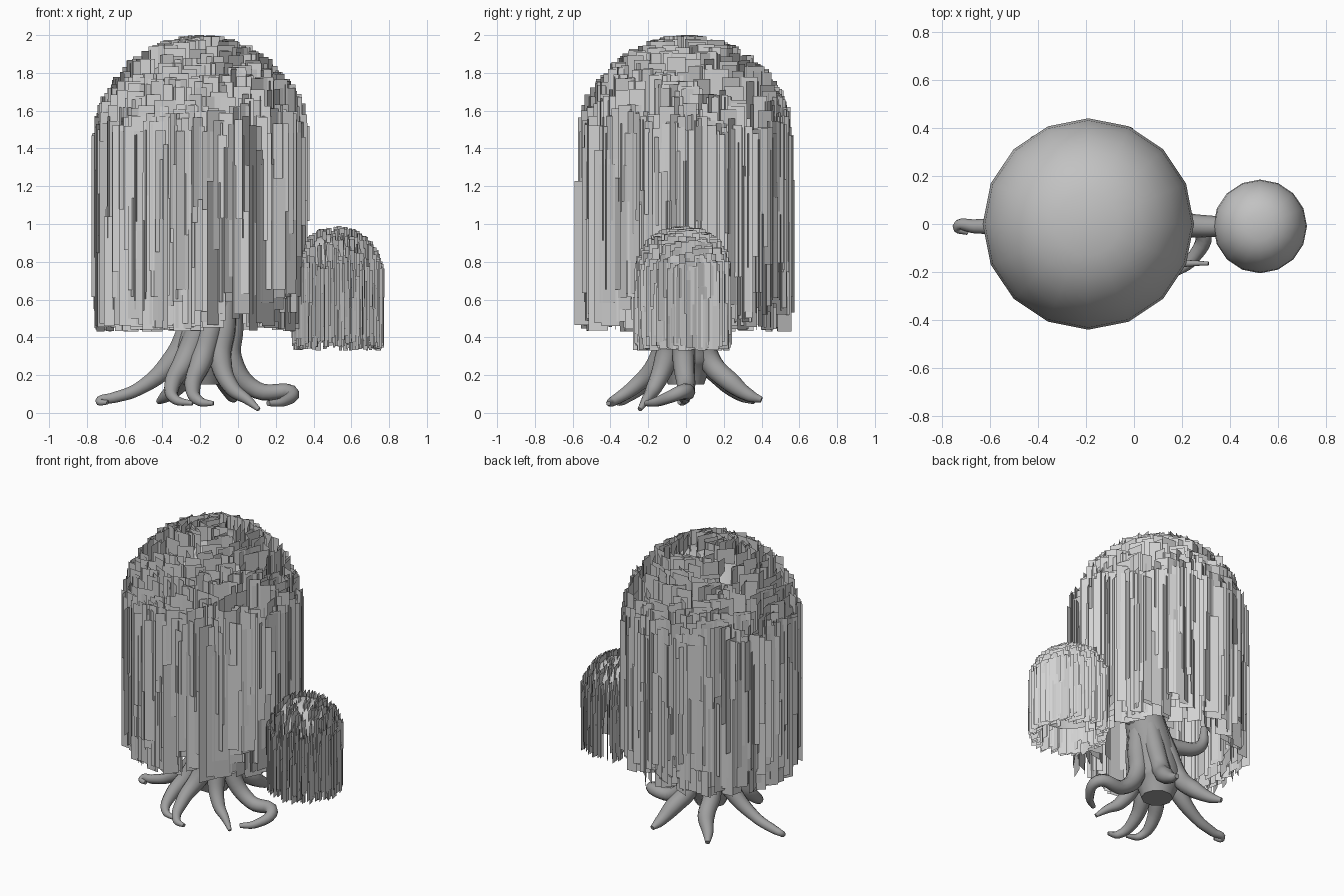
import bpy, bmesh, math, random
from mathutils import Vector

random.seed(11)
cube = bpy.data.objects.get("Cube")
if cube:
    bpy.data.objects.remove(cube, do_unlink=True)


def material(name, grey):
    m = bpy.data.materials.new(name)
    m.use_nodes = True
    m.diffuse_color = (grey, grey, grey, 1)
    m.node_tree.nodes["Principled BSDF"].inputs["Base Color"].default_value = (grey, grey, grey, 1)
    return m


LEAF = material("leaf grey", 0.65)
CORE = material("crown grey", 0.54)
BARK = material("bark grey", 0.35)


def add_object(name, bm, mat):
    mesh = bpy.data.meshes.new(name)
    bm.to_mesh(mesh)
    bm.free()
    mesh.materials.append(mat)
    ob = bpy.data.objects.new(name, mesh)
    bpy.context.collection.objects.link(ob)
    return ob


def smooth(ob, degrees):
    bpy.ops.object.select_all(action='DESELECT')
    ob.select_set(True)
    bpy.context.view_layer.objects.active = ob
    bpy.ops.object.shade_smooth_by_angle(angle=math.radians(degrees))


# Upright leaf card hanging from a top height, facing the given heading
def card(bm, x, y, top, bottom, width, heading):
    side = Vector((-math.sin(heading), math.cos(heading), 0)) * width / 2
    mid = Vector((x, y, 0))
    corners = [mid - side + Vector((0, 0, bottom)), mid + side + Vector((0, 0, bottom)),
               mid + side + Vector((0, 0, top)), mid - side + Vector((0, 0, top))]
    bm.faces.new([bm.verts.new(c) for c in corners])


# Crown of cards: overlapping ones over the dome, long ones as a ragged skirt
def foliage(name, centre, radius, shoulder, top, hem, caps, skirts, width, facing):
    bm = bmesh.new()
    height = top - shoulder
    drop = shoulder - hem
    for i in range(caps + skirts):
        a = random.uniform(0, math.tau)
        if i < caps:
            c = random.uniform(0, 1)
            low = max(hem + drop * 0.12, shoulder + height * (c - random.uniform(0.6, 1.7)))
            inset = 1
        else:
            c = random.uniform(-0.85, 0.3)
            low = hem + drop * 0.22 * random.random() ** 1.1
            inset = 1 - 0.15 * random.random() ** 1.7
        r = radius * math.sqrt(1 - max(c, 0) ** 2) * inset
        card(bm, centre[0] + r * math.cos(a), centre[1] + r * math.sin(a),
             shoulder + height * c, low, width * random.uniform(0.65, 1.3), facing(a))
    return add_object(name, bm, LEAF)


def outward(a):
    flip = math.pi if random.random() < 0.08 else 0
    return a + random.uniform(-0.8, 0.8) + flip


def sideways(a):
    return random.uniform(0.05, 0.65)


foliage("large_crown_leaves", (-0.197, 0), 0.545, 1.46, 2.0, 0.43, 560, 400, 0.1, outward)
foliage("small_crown_leaves", (0.525, -0.015), 0.235, 0.75, 0.99, 0.33, 380, 340, 0.05, sideways)


# Faceted inner dome under the leaves, flat-topped and open below
def dome(name, centre, radius, base, shoulder, top):
    bm = bmesh.new()
    steps = 7
    profile = [(radius * 0.96, base), (radius, (base + shoulder) / 2)]
    for k in range(steps + 1):
        t = k / steps * math.pi / 2
        profile.append((radius * max(math.cos(t), 0) ** 0.8, shoulder + (top - shoulder) * math.sin(t)))
    verts = [bm.verts.new((r, 0, z)) for r, z in profile]
    edges = [bm.edges.new(pair) for pair in zip(verts, verts[1:])]
    bmesh.ops.spin(bm, geom=verts + edges, cent=(0, 0, 0), axis=(0, 0, 1),
                   angle=math.tau, steps=16, use_duplicate=False)
    bmesh.ops.remove_doubles(bm, verts=bm.verts, dist=0.0005)
    bmesh.ops.recalc_face_normals(bm, faces=bm.faces)
    ob = add_object(name, bm, CORE)
    ob.location = (centre[0], centre[1], 0)
    smooth(ob, 40)


dome("large_crown_core", (-0.19, 0), 0.44, 0.95, 1.45, 1.9)
dome("small_crown_core", (0.525, -0.01), 0.195, 0.5, 0.74, 0.95)


# Tapered tube along a smooth path, thick to thin
def limb(name, points, radii):
    cu = bpy.data.curves.new(name, 'CURVE')
    cu.dimensions = '3D'
    cu.bevel_depth = 1
    cu.bevel_resolution = 3
    cu.resolution_u = 6
    cu.use_fill_caps = True
    sp = cu.splines.new('BEZIER')
    sp.bezier_points.add(len(points) - 1)
    for bp, p, r in zip(sp.bezier_points, points, radii):
        bp.co = p
        bp.radius = r
        bp.handle_left_type = bp.handle_right_type = 'AUTO'
    temp = bpy.data.objects.new(name, cu)
    bpy.context.collection.objects.link(temp)
    bpy.context.view_layer.update()
    mesh = bpy.data.meshes.new_from_object(temp.evaluated_get(bpy.context.evaluated_depsgraph_get()))
    bpy.data.objects.remove(temp, do_unlink=True)
    mesh.name = name
    mesh.materials.clear()
    mesh.materials.append(BARK)
    ob = bpy.data.objects.new(name, mesh)
    bpy.context.collection.objects.link(ob)
    smooth(ob, 60)


# Trunk leaning to its left, with boughs into both crowns
limb("trunk", [(-0.19, 0, 0.15), (-0.19, 0, 0.29), (-0.14, 0, 0.5), (-0.08, 0, 0.75), (-0.15, 0, 1.3)],
     [0.1, 0.155, 0.145, 0.12, 0.05])
limb("left_bough", [(-0.08, 0, 0.62), (0.1, 0, 0.72), (0.32, -0.01, 0.74), (0.5, -0.01, 0.85)],
     [0.07, 0.055, 0.045, 0.025])
limb("right_bough", [(-0.12, 0.02, 0.55), (-0.3, 0.07, 0.53), (-0.46, 0.1, 0.58), (-0.5, 0.1, 0.75)],
     [0.07, 0.05, 0.04, 0.02])
limb("front_left_twig", [(-0.06, -0.03, 0.7), (0.12, -0.15, 0.8), (0.31, -0.165, 0.85)],
     [0.04, 0.022, 0.008])

# Roots run down the trunk as flutes, then spread: heading around the trunk, path, girth
roots = {
    "right_root": (math.pi, [(-0.53, -0.01, 0.125), (-0.66, -0.01, 0.08), (-0.735, -0.012, 0.062),
                             (-0.69, -0.035, 0.055)], 0.85),
    "front_right_root": (4.1, [(-0.35, -0.24, 0.14), (-0.33, -0.33, 0.07), (-0.24, -0.36, 0.05)], 1),
    "front_root": (4.7, [(-0.24, -0.27, 0.14), (-0.2, -0.39, 0.06), (-0.13, -0.41, 0.05)], 1),
    "front_left_root": (5.4, [(-0.03, -0.17, 0.13), (0.05, -0.21, 0.07), (0.11, -0.245, 0.018)], 1),
    "left_root": (6.2, [(0.1, 0.0, 0.12), (0.28, -0.025, 0.11), (0.24, -0.15, 0.06), (0.16, -0.21, 0.05)], 1.1),
    "back_left_root": (1.1, [(-0.06, 0.24, 0.16), (-0.03, 0.34, 0.09), (-0.02, 0.4, 0.07)], 1.3),
    "back_right_root": (2.2, [(-0.31, 0.22, 0.16), (-0.38, 0.3, 0.09), (-0.42, 0.36, 0.06)], 1.3),
}
for name, (a, path, girth) in roots.items():
    ca, sa = math.cos(a), math.sin(a)
    flute = [(-0.11 + 0.07 * ca, 0.07 * sa, 0.62), (-0.145 + 0.11 * ca, 0.1 * sa, 0.45),
             (-0.19 + 0.155 * ca, 0.14 * sa, 0.28)]
    taper = [0.042, 0.035, 0.024, 0.014] if len(path) > 3 else [0.042, 0.026, 0.012]
    limb(name, flute + path, [0.06, 0.065, 0.06] + [t * girth for t in taper])
